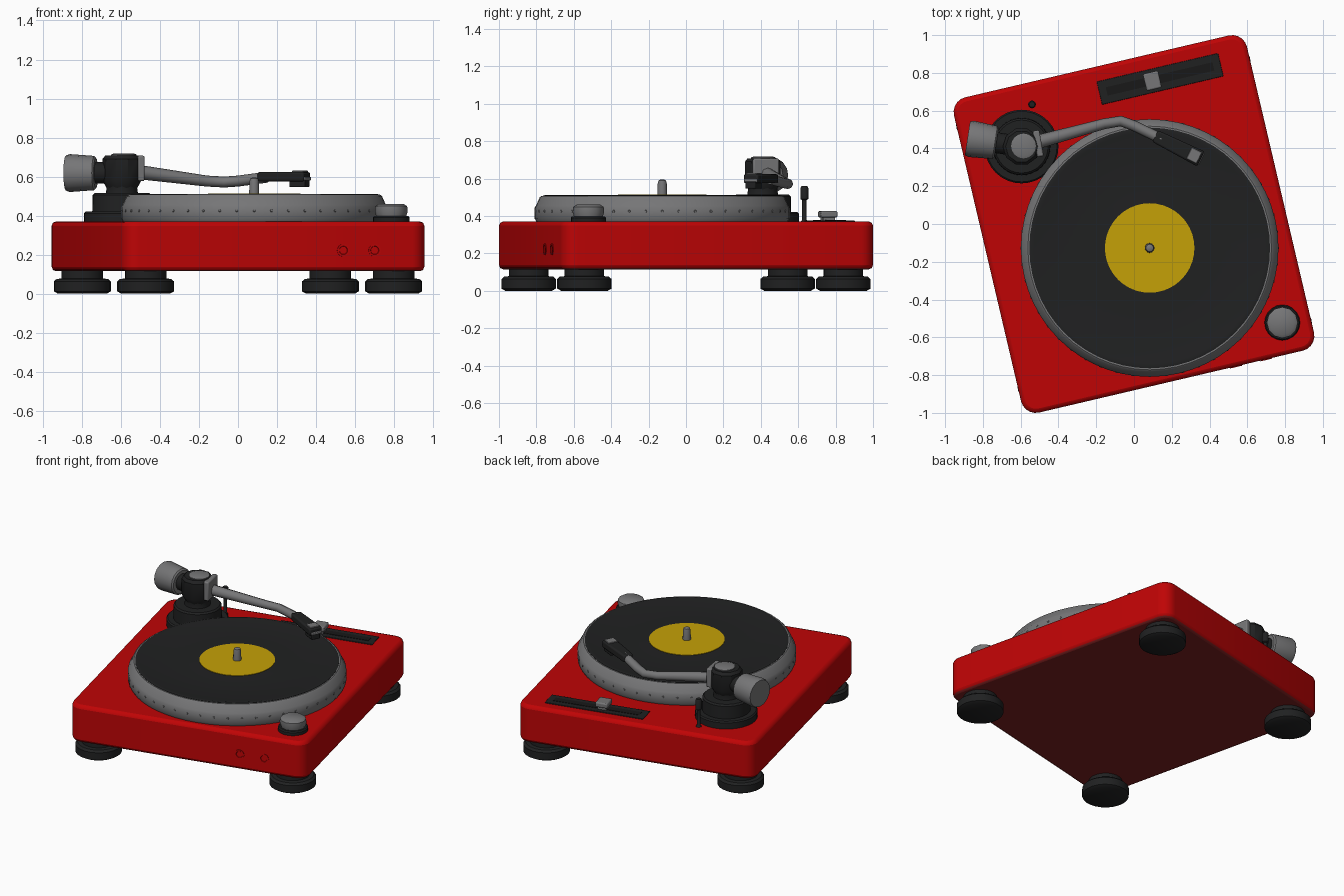
import bpy, bmesh, math
from mathutils import Vector, Matrix

if "Cube" in bpy.data.objects:
    bpy.data.objects.remove(bpy.data.objects["Cube"])

TURN = math.radians(13.2)          # the whole deck is turned on the ground
ROT = Matrix.Rotation(TURN, 4, 'Z')


def material(name, r, g, b):
    m = bpy.data.materials.new(name)
    m.diffuse_color = (r, g, b, 1)
    m.use_nodes = True
    m.node_tree.nodes["Principled BSDF"].inputs["Base Color"].default_value = m.diffuse_color
    return m


RED = material("red", 0.52, 0.0012, 0.0016)
MAROON = material("underside maroon", 0.20, 0.014, 0.014)
GREY = material("metal grey", 0.18, 0.18, 0.184)
DARK = material("charcoal", 0.0145, 0.015, 0.0155)
BLACK = material("black", 0.009, 0.009, 0.009)
YELLOW = material("label yellow", 0.56, 0.355, 0.002)


def finish(ob, mat, angle=35):
    ob.data.materials.clear()
    ob.data.materials.append(mat)
    bpy.ops.object.select_all(action='DESELECT')
    ob.select_set(True)
    bpy.context.view_layer.objects.active = ob
    bpy.ops.object.shade_smooth_by_angle(angle=math.radians(angle))
    return ob


def add(name, bm, mat, matrix=Matrix(), bevel=0):
    bmesh.ops.recalc_face_normals(bm, faces=bm.faces)
    me = bpy.data.meshes.new(name)
    bm.to_mesh(me)
    bm.free()
    ob = bpy.data.objects.new(name, me)
    bpy.context.collection.objects.link(ob)
    ob.matrix_world = matrix
    if bevel:
        mod = ob.modifiers.new("Bevel", 'BEVEL')
        mod.width, mod.segments = bevel, 2
        mod.limit_method, mod.angle_limit = 'ANGLE', math.radians(40)
    return finish(ob, mat)


def lathe(name, profile, at, mat, sides=32, axis=(0, 0, 1)):
    """Turned solid: profile is (radius, height) pairs, capped at both ends."""
    bm = bmesh.new()
    rings = [[bm.verts.new((r * math.cos(2 * math.pi * i / sides),
                            r * math.sin(2 * math.pi * i / sides), z))
              for i in range(sides)] for r, z in profile]
    for a, b in zip(rings, rings[1:]):
        for i in range(sides):
            j = (i + 1) % sides
            bm.faces.new((a[i], a[j], b[j], b[i]))
    bm.faces.new(rings[0])
    bm.faces.new(rings[-1])
    rot = Vector(axis).to_track_quat('Z', 'Y').to_matrix().to_4x4()
    return add(name, bm, mat, Matrix.Translation(at) @ rot)


def box(name, size, at, mat, angle=TURN, bevel=0, taper=1, corner=0):
    """Box turned about z; taper scales the width at its +x end."""
    bm = bmesh.new()
    bmesh.ops.create_cube(bm, size=1)
    for v in bm.verts:
        if v.co.x > 0:
            v.co.y *= taper
        v.co = Vector(v.co[i] * size[i] for i in range(3))
    if corner:
        up = [e for e in bm.edges
              if abs(e.verts[0].co.z - e.verts[1].co.z) > 1e-4]
        bmesh.ops.bevel(bm, geom=up, offset=corner, segments=5,
                        profile=0.5, affect='EDGES')
    m = Matrix.Translation(at) @ Matrix.Rotation(angle, 4, 'Z')
    return add(name, bm, mat, m, bevel)


def deck(x, y, z=0):
    """Deck coordinates to world coordinates."""
    return ROT @ Vector((x, y, z))


# Body, with a darker underside
body = box("body", (1.593, 1.714, 0.255), (0, 0, 0.2425), RED, bevel=0.022, corner=0.08)
body.data.materials.append(MAROON)
for f in body.data.polygons:
    f.material_index = 1 if f.normal.z < -0.9 else 0

# Four feet
for sx, side in ((-1, "left"), (1, "right")):
    for sy, end in ((-1, "front"), (1, "back")):
        lathe(f"foot_{end}_{side}",
              [(0.125, 0), (0.146, 0.012), (0.146, 0.062), (0.132, 0.075),
               (0.106, 0.078), (0.106, 0.12)],
              deck(sx * 0.653, sy * 0.711), DARK, 24)

# Round sockets on the front face
for i, x in enumerate((0.353, 0.518)):
    lathe(f"front_socket_{i + 1}",
          [(0.032, -0.01), (0.032, 0.004), (0.022, 0.004), (0.020, 0.001)],
          deck(x, -0.857, 0.222), RED, 16, deck(0, -1))

# Platter, record, label and spindle
C = Vector((0.083, -0.127, 0))
lathe("platter", [(0.670, 0.365), (0.682, 0.385), (0.682, 0.445), (0.675, 0.455),
                  (0.655, 0.500), (0.645, 0.507)], C, GREY, 56)
for i in range(48):
    a = 2 * math.pi * i / 48
    d = Vector((math.cos(a), math.sin(a), 0))
    lathe("platter_dot", [(0.009, -0.004), (0.006, 0.002)],
          C + d * 0.682 + Vector((0, 0, 0.425)), GREY, 6, d)
lathe("record", [(0.637, 0.500), (0.637, 0.509), (0.625, 0.512), (0.612, 0.509),
                 (0.30, 0.509), (0.245, 0.511)], C, DARK, 56)
lathe("record_label", [(0.237, 0.506), (0.237, 0.514)], C, YELLOW, 40)
lathe("spindle", [(0.026, 0.51), (0.024, 0.575), (0.020, 0.590), (0.010, 0.595)],
      C, GREY, 12)

# Tonearm base and pivot
P = Vector((-0.595, 0.41, 0))
lathe("arm_base", [(0.195, 0.365), (0.195, 0.412), (0.187, 0.42), (0.152, 0.42),
                   (0.150, 0.505), (0.140, 0.515), (0.082, 0.515), (0.078, 0.545),
                   (0.088, 0.59)], P, DARK)
lathe("arm_pivot_housing", [(0.075, 0.535), (0.100, 0.58), (0.100, 0.69),
                            (0.085, 0.708)], P, DARK, 10)
lathe("arm_pivot_cap", [(0.066, 0.70), (0.066, 0.713), (0.052, 0.718)],
      P + Vector((0.01, 0.003, 0)), GREY, 16)
box("arm_pivot_plate", (0.035, 0.14, 0.13), P + Vector((0.088, 0.016, 0.642)), GREY,
    math.radians(10), 0.008)

# Counterweight on its stub
back = Vector((-0.985, 0.15, 0)).normalized()
lathe("counterweight_stub", [(0.055, 0.05), (0.055, 0.16)],
      P + Vector((0, 0, 0.62)), DARK, 16, back)
lathe("counterweight", [(0.078, 0.135), (0.088, 0.143), (0.097, 0.270),
                        (0.090, 0.290)],
      P + Vector((0, 0, 0.618)), GREY, 16, back)

# Bent arm tube, thicker at the pivot
points = [(-0.60, 0.415, 0.635, 1.4), (-0.50, 0.437, 0.622, 1.3),
          (-0.16, 0.530, 0.577, 1), (-0.07, 0.545, 0.572, 1),
          (0.00, 0.520, 0.577, 1), (0.15, 0.448, 0.597, 1)]
cu = bpy.data.curves.new("tonearm", 'CURVE')
cu.dimensions = '3D'
cu.bevel_depth, cu.bevel_resolution, cu.use_fill_caps = 0.028, 2, True
sp = cu.splines.new('POLY')
sp.points.add(len(points) - 1)
for p, (x, y, z, r) in zip(sp.points, points):
    p.co, p.radius = (x, y, z, 1), r
arm = bpy.data.objects.new("tonearm", cu)
bpy.context.collection.objects.link(arm)
bpy.ops.object.select_all(action='DESELECT')
bpy.context.view_layer.objects.active = arm
arm.select_set(True)
bpy.ops.object.convert(target='MESH')
finish(bpy.context.view_layer.objects.active, GREY, 50)

# Headshell, cartridge and finger plate
H = -math.atan2(0.125, 0.25)
box("headshell", (0.27, 0.068, 0.048), (0.233, 0.405, 0.599), DARK, H, 0.01, 1.3)
box("cartridge", (0.09, 0.06, 0.045), (0.315, 0.362, 0.568), DARK, H, 0.006)
box("headshell_plate", (0.06, 0.065, 0.012), (0.318, 0.362, 0.624), GREY, H, 0.003)
box("finger_lift", (0.026, 0.075, 0.018), (0.348, 0.350, 0.590), GREY, H, 0.004)

# Arm rest post
lathe("arm_rest_post", [(0.022, 0.365), (0.012, 0.38), (0.012, 0.485), (0.021, 0.49),
                        (0.021, 0.55), (0.015, 0.56)], (-0.54, 0.633, 0), DARK, 12)

# Speed slider: near-flush panel, slot and knob
S = Vector((0.138, 0.768, 0))
box("slider_panel", (0.66, 0.125, 0.02), S + Vector((0, 0, 0.365)), DARK, bevel=0.003)
box("slider_slot", (0.58, 0.045, 0.006), S + Vector((0, 0, 0.3745)), BLACK)
N = Vector((0.097, 0.758, 0))
box("slider_knob_stem", (0.06, 0.065, 0.03), N + Vector((0, 0, 0.382)), GREY)
box("slider_knob", (0.082, 0.092, 0.034), N + Vector((0, 0, 0.409)), GREY, bevel=0.008)

# Start knob on its dark base
K = (0.785, -0.522, 0)
lathe("knob_base", [(0.094, 0.365), (0.094, 0.39), (0.088, 0.398)], K, DARK, 20)
lathe("knob", [(0.076, 0.393), (0.084, 0.42), (0.082, 0.448), (0.064, 0.460)],
      K, GREY, 12)
